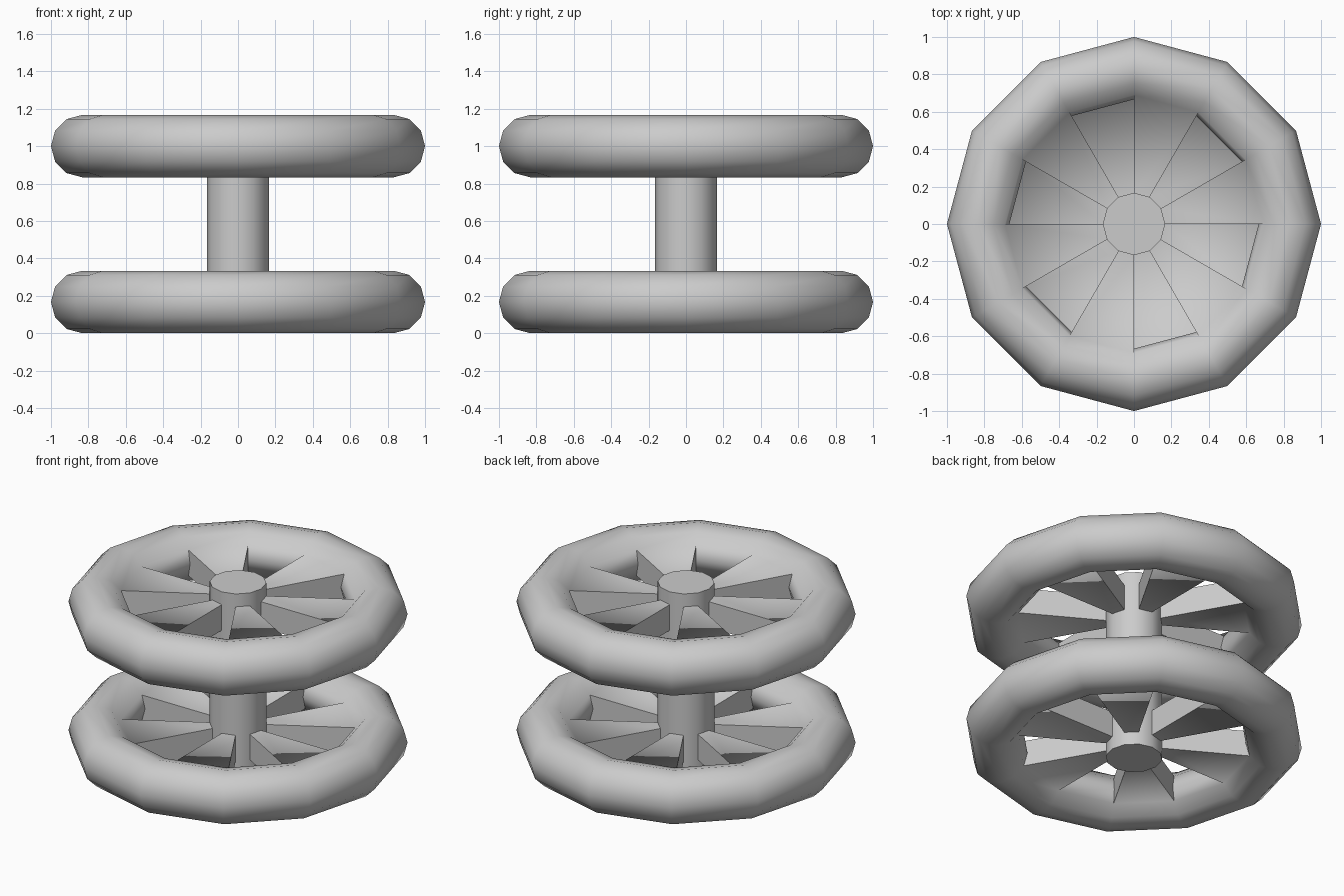
import bpy
import bmesh
from math import atan2, degrees, hypot, radians

if "Cube" in bpy.data.objects:
    bpy.data.objects.remove(bpy.data.objects["Cube"])

SIDES = 12
TUBE = 1 / 6          # rim tube radius, also hub radius
RIM = 5 / 6           # rim centre-line radius
TOP = 7 / 6


def smooth(obj):
    bpy.ops.object.select_all(action='DESELECT')
    obj.select_set(True)
    bpy.context.view_layer.objects.active = obj
    bpy.ops.object.shade_smooth_by_angle(angle=radians(60))


def spoked_wheel(name, z, parity):
    # Rim
    bpy.ops.mesh.primitive_torus_add(major_segments=SIDES, minor_segments=12,
                                     major_radius=RIM, minor_radius=TUBE)
    obj = bpy.context.object
    obj.name = name
    bm = bmesh.new()
    bm.from_mesh(obj.data)

    # Spokes: alternate innermost rim faces pulled in to the hub
    sectors = {}
    for f in bm.faces:
        c = f.calc_center_median()
        k = int(degrees(atan2(c.y, c.x)) % 360 // 30)
        if hypot(c.x, c.y) < 0.67 and k % 2 == parity:
            sectors.setdefault(k, []).append(f)
    for faces in sectors.values():
        geom = bmesh.ops.extrude_face_region(bm, geom=faces)['geom']
        old = [f for f in faces if f.is_valid]
        if old:
            bmesh.ops.delete(bm, geom=old, context='FACES')
        for v in geom:
            if isinstance(v, bmesh.types.BMVert):
                s = TUBE / hypot(v.co.x, v.co.y)
                v.co.x *= s
                v.co.y *= s
        ends = [f for f in geom if isinstance(f, bmesh.types.BMFace)]
        bmesh.ops.delete(bm, geom=ends, context='FACES')
    bmesh.ops.recalc_face_normals(bm, faces=bm.faces)
    bm.to_mesh(obj.data)
    bm.free()
    obj.location.z = z
    smooth(obj)


spoked_wheel("lower_wheel", TUBE, 1)
spoked_wheel("upper_wheel", TOP - TUBE, 0)

# Central axle, with corners on the spoke edges
bpy.ops.mesh.primitive_cylinder_add(vertices=SIDES, radius=TUBE, depth=TOP,
                                    location=(0, 0, TOP / 2))
axle = bpy.context.object
axle.name = "axle"
smooth(axle)
